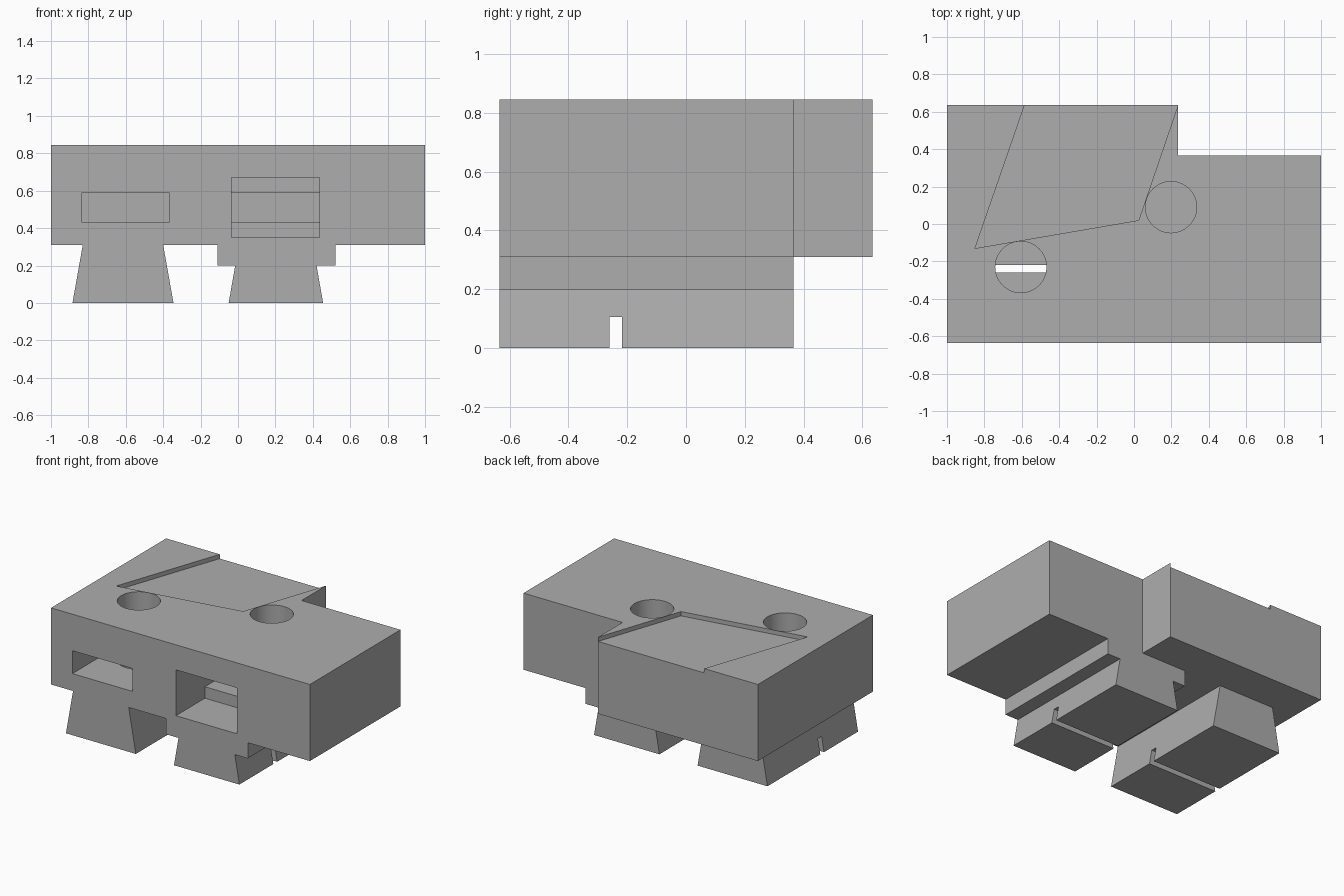
import bpy
import bmesh
from mathutils import Matrix, Vector

cube = bpy.data.objects.get("Cube")
if cube:
    bpy.data.objects.remove(cube, do_unlink=True)

FRONT, BACK, STEP_BACK = -0.635, 0.635, 0.365
BELLY, TOP = 0.31, 0.845

grey = bpy.data.materials.new("plain grey")
grey.use_nodes = True
colour = (0.42, 0.42, 0.42, 1)
grey.diffuse_color = colour
grey.node_tree.nodes["Principled BSDF"].inputs["Base Color"].default_value = colour


def make(name, bm):
    bmesh.ops.recalc_face_normals(bm, faces=bm.faces[:])
    mesh = bpy.data.meshes.new(name)
    bm.to_mesh(mesh)
    bm.free()
    mesh.materials.append(grey)
    ob = bpy.data.objects.new(name, mesh)
    bpy.context.collection.objects.link(ob)
    return ob


def prism(name, outline, start, end, axis="z"):
    """Extrude a flat outline along z, or an x-z outline along y."""
    bm = bmesh.new()
    place = (lambda a, b: (a, b, start)) if axis == "z" else (lambda a, b: (a, start, b))
    face = bm.faces.new([bm.verts.new(place(a, b)) for a, b in outline])
    out = bmesh.ops.extrude_face_region(bm, geom=[face])
    verts = [g for g in out["geom"] if isinstance(g, bmesh.types.BMVert)]
    move = Vector((0, 0, end - start)) if axis == "z" else Vector((0, end - start, 0))
    bmesh.ops.translate(bm, verts=verts, vec=move)
    return make(name, bm)


def box(name, x0, x1, y0, y1, z0, z1):
    return prism(name, [(x0, y0), (x1, y0), (x1, y1), (x0, y1)], z0, z1)


def bore(name, x, y, z0, z1, radius):
    bm = bmesh.new()
    bmesh.ops.create_cone(bm, cap_ends=True, segments=64, radius1=radius, radius2=radius,
                          depth=z1 - z0, matrix=Matrix.Translation((x, y, (z0 + z1) / 2)))
    return make(name, bm)


def combine(target, tool, operation):
    """Apply a boolean and discard the tool."""
    tool.hide_render = True
    mod = target.modifiers.new("boolean", "BOOLEAN")
    mod.operation, mod.solver, mod.object = operation, "EXACT", tool
    deps = bpy.context.evaluated_depsgraph_get()
    result = bpy.data.meshes.new_from_object(target.evaluated_get(deps))
    target.modifiers.clear()
    target.data = result
    bpy.data.objects.remove(tool, do_unlink=True)


# Main block with one rear corner stepped in
block = prism("mounting_block", [(-1, FRONT), (1, FRONT), (1, STEP_BACK), (0.235, STEP_BACK),
                                 (0.235, BACK), (-1, BACK)], BELLY, TOP)

# Flared rails below, sunk slightly into the block
left_rail = [(-0.885, 0), (-0.345, 0), (-0.4, BELLY), (-0.4, 0.34), (-0.83, 0.34), (-0.83, BELLY)]
right_rail = [(-0.05, 0), (0.455, 0), (0.42, 0.2), (0.52, 0.2), (0.52, 0.34),
              (-0.11, 0.34), (-0.11, 0.2), (-0.015, 0.2)]
for outline in (left_rail, right_rail):
    combine(block, prism("rail", outline, FRONT, STEP_BACK, "y"), "UNION")

cutters = [
    # Shallow slanted recess in the top, open to the back
    prism("top_recess", [(-0.85, -0.13), (0.025, 0.02), (0.235, BACK), (0.305, 0.84),
                         (-0.514, 0.84), (-0.585, BACK)], TOP - 0.03, 1),
    # Front pockets, the second one stepped
    box("pocket", -0.835, -0.37, -0.8, 0.0, 0.43, 0.59),
    box("wide_pocket", -0.035, 0.435, -0.8, -0.315, 0.35, 0.67),
    box("deep_pocket", -0.035, 0.435, -0.5, 0.32, 0.43, 0.59),
    # Vertical bores crossing the pockets
    bore("bore", -0.605, -0.23, 0.1, 1, 0.137),
    bore("bore", 0.198, 0.09, 0.1, 1, 0.137),
    # Narrow slit across both rails
    box("slit", -1.1, 1.1, -0.26, -0.218, -0.1, 0.105),
]
for cutter in cutters:
    combine(block, cutter, "DIFFERENCE")

# Smooth bore walls, sharp edges elsewhere
bpy.ops.object.select_all(action="DESELECT")
block.select_set(True)
bpy.context.view_layer.objects.active = block
bpy.ops.object.shade_smooth_by_angle()
